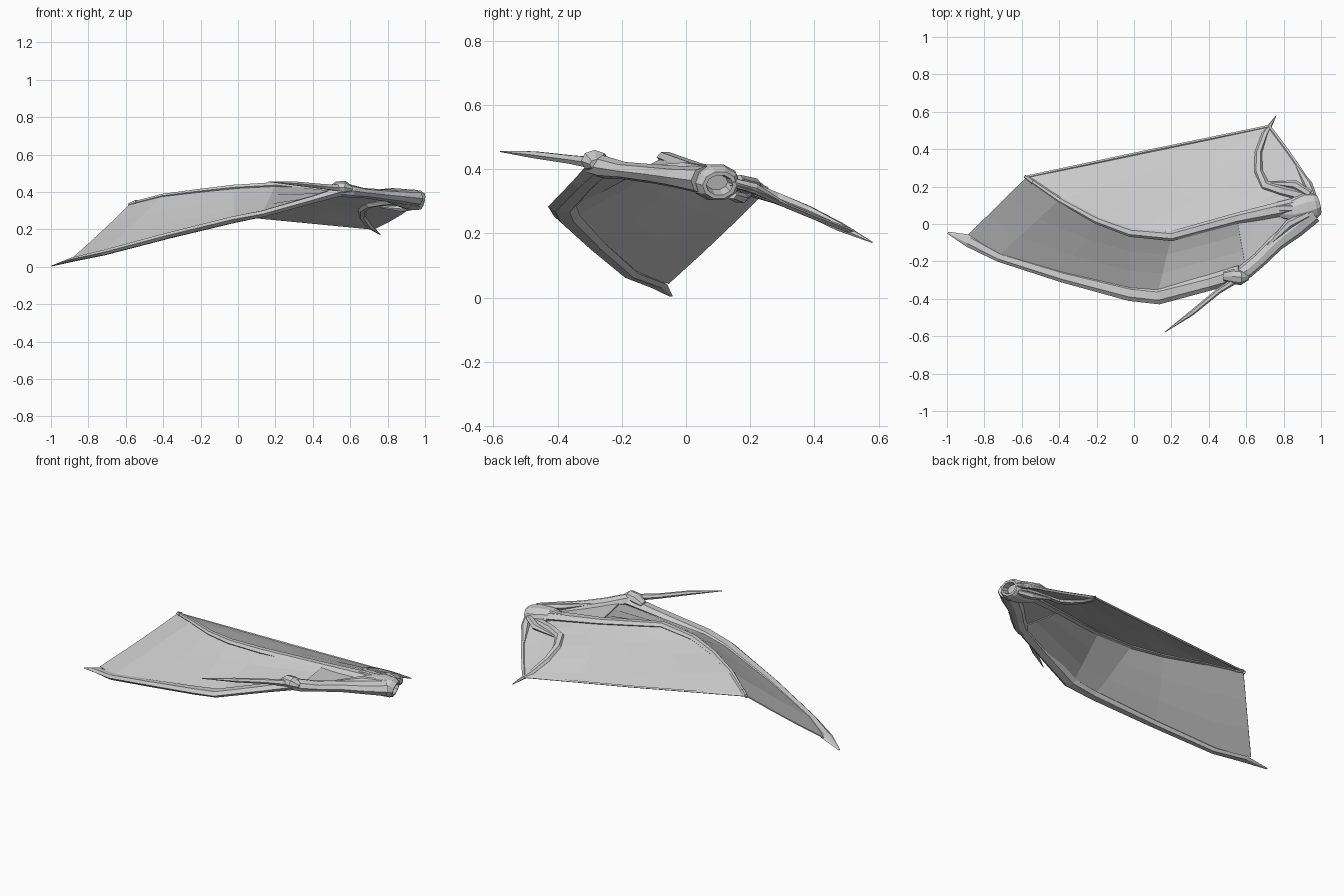
import bpy, bmesh
from mathutils import Vector
from math import cos, sin, tau


def finish(name, bm):
    bmesh.ops.recalc_face_normals(bm, faces=bm.faces)
    me = bpy.data.meshes.new(name)
    bm.to_mesh(me)
    bm.free()
    ob = bpy.data.objects.new(name, me)
    bpy.context.collection.objects.link(ob)
    return ob


def tube(name, pts, radii, sides=6, cup=False):
    """Faceted limb along pts; radii are (half width, half height)."""
    bm = bmesh.new()
    P = [Vector(p) for p in pts]
    rings = []
    for i, (p, (w, h)) in enumerate(zip(P, radii)):
        t = (P[min(i + 1, len(P) - 1)] - P[max(i - 1, 0)]).normalized()
        side = t.cross(Vector((0, 0, 1))).normalized()
        up = side.cross(t)
        rings.append([bm.verts.new(p + side * w * cos(tau * k / sides) + up * h * sin(tau * k / sides))
                      for k in range(sides)])
    for a, b in zip(rings, rings[1:]):
        for k in range(sides):
            n = (k + 1) % sides
            bm.faces.new((a[k], a[n], b[n], b[k]))
    bm.faces.new(rings[0][::-1])
    end = bm.faces.new(rings[-1])
    bmesh.ops.recalc_face_normals(bm, faces=bm.faces)
    if cup:
        bmesh.ops.inset_individual(bm, faces=[end], thickness=0.012)
        bmesh.ops.inset_individual(bm, faces=[end], thickness=0.008, depth=-0.04)
    return finish(name, bm)


def sheet(name, rail_a, rail_b, cuts=3, sag=0.0):
    """Thin skin stretched between two rails of equal length."""
    bm = bmesh.new()
    rows = []
    for a, b in zip(rail_a, rail_b):
        a, b = Vector(a), Vector(b)
        row = []
        for j in range(cuts + 1):
            f = j / cuts
            v = a.lerp(b, f)
            v.z -= sag * 4 * f * (1 - f)
            row.append(bm.verts.new(v))
        rows.append(row)
    for r, s in zip(rows, rows[1:]):
        for j in range(cuts):
            bm.faces.new((r[j], r[j + 1], s[j + 1], s[j]))
    ob = finish(name, bm)
    m = ob.modifiers.new("thickness", 'SOLIDIFY')
    m.thickness = 0.006
    m.offset = 0
    return ob


# Shoulder with hollow socket
tube("shoulder", [(0.78, 0.06, 0.375), (0.85, 0.07, 0.37), (0.92, 0.09, 0.36), (0.965, 0.10, 0.355), (0.985, 0.105, 0.35)],
     [(0.03, 0.02), (0.065, 0.045), (0.08, 0.058), (0.07, 0.055), (0.055, 0.045)], 10, cup=True)

# Forearm, wrist and thumb claw
arm = [(0.95, 0.06, 0.365), (0.86, -0.02, 0.375), (0.76, -0.10, 0.385), (0.67, -0.19, 0.395), (0.60, -0.25, 0.405), (0.54, -0.29, 0.415)]
tube("forearm", arm, [(0.06, 0.045), (0.055, 0.035), (0.045, 0.03), (0.042, 0.027), (0.042, 0.035), (0.03, 0.035)], 8)
tube("wrist_knuckle", [(0.61, -0.28, 0.415), (0.57, -0.285, 0.425), (0.53, -0.28, 0.425), (0.48, -0.28, 0.405)],
     [(0.02, 0.015), (0.042, 0.035), (0.04, 0.032), (0.025, 0.015)], 8)
tube("thumb_claw", [(0.56, -0.29, 0.42), (0.45, -0.36, 0.43), (0.31, -0.475, 0.445), (0.165, -0.578, 0.455)],
     [(0.018, 0.02), (0.015, 0.015), (0.014, 0.012), (0.002, 0.002)], 6)

# Leading finger
tube("leading_finger",
     [(0.57, -0.265, 0.41), (0.40, -0.315, 0.36), (0.13, -0.385, 0.283), (-0.02, -0.37, 0.253), (-0.38, -0.28, 0.165),
      (-0.72, -0.175, 0.075), (-0.88, -0.09, 0.04), (-0.995, -0.047, 0.005)],
     [(0.045, 0.03), (0.042, 0.022), (0.045, 0.02), (0.042, 0.02), (0.033, 0.018), (0.028, 0.016), (0.035, 0.012), (0.006, 0.003)])

# Middle finger, running from the shoulder over a knuckle
middle = [(0.88, 0.10, 0.375), (0.55, 0.03, 0.40), (0.20, -0.065, 0.437), (-0.02, -0.045, 0.425),
          (-0.20, 0.02, 0.405), (-0.40, 0.13, 0.38), (-0.575, 0.25, 0.335)]
tube("middle_finger", middle,
     [(0.045, 0.03), (0.03, 0.022), (0.027, 0.018), (0.024, 0.016), (0.02, 0.014), (0.015, 0.012), (0.011, 0.011)])

# Rear finger, hooked back from the shoulder
rear = [(0.90, 0.15, 0.355), (0.78, 0.18, 0.35), (0.70, 0.205, 0.335), (0.665, 0.28, 0.31), (0.665, 0.38, 0.27),
        (0.70, 0.48, 0.22), (0.76, 0.58, 0.172)]
tube("rear_finger", rear,
     [(0.03, 0.022), (0.028, 0.022), (0.028, 0.022), (0.024, 0.02), (0.02, 0.018), (0.018, 0.015), (0.002, 0.002)])

# Muscle strands on the shoulder
for i, (a, b, c) in enumerate([((0.92, 0.08, 0.40), (0.80, 0.085, 0.395), (0.58, 0.06, 0.395)),
                               ((0.94, 0.16, 0.37), (0.86, 0.21, 0.355), (0.72, 0.22, 0.335)),
                               ((0.93, 0.05, 0.40), (0.83, 0.00, 0.405), (0.70, -0.13, 0.405)),
                               ((0.95, 0.14, 0.32), (0.88, 0.17, 0.31), (0.76, 0.20, 0.32)),
                               ((0.96, 0.14, 0.36), (0.93, 0.21, 0.34), (0.87, 0.31, 0.29))]):
    tube(f"shoulder_muscle_{i + 1}", [a, b, c], [(0.02, 0.014), (0.025, 0.018), (0.006, 0.006)])

# Wing skins
lead_rail = [(0.60, -0.23, 0.40), (0.13, -0.36, 0.285), (-0.02, -0.35, 0.255), (-0.38, -0.265, 0.168),
             (-0.72, -0.165, 0.08), (-0.885, -0.055, 0.045)]
sheet("outer_skin", lead_rail, middle[1:], 3, 0.005)
sheet("inner_skin", arm[:5], [middle[0], (0.80, 0.085, 0.38), (0.72, 0.065, 0.385), (0.63, 0.045, 0.39), middle[1]], 2)
tip = (0.72, 0.52, 0.205)
sheet("rear_skin", middle, [(0.86, 0.16, 0.352)] + rear[1:6] + [tip], 4, 0.005)
back_edge = [(0.96, 0.15, 0.35), (0.95, 0.19, 0.34), (0.92, 0.24, 0.32), (0.87, 0.315, 0.285), (0.81, 0.40, 0.25), tip]
sheet("body_skin", rear[:5] + [tip], back_edge, 2)

# Thickened trailing edges
tube("trailing_edge", [middle[-1], (0.07, 0.387, 0.268), tip], [(0.009, 0.006)] * 3, 4)
tube("body_edge", back_edge, [(0.012, 0.008)] * 6, 4)
tube("middle_fingertip", [(-0.54, 0.225, 0.345), (-0.585, 0.255, 0.33)], [(0.014, 0.016), (0.008, 0.008)], 6)
